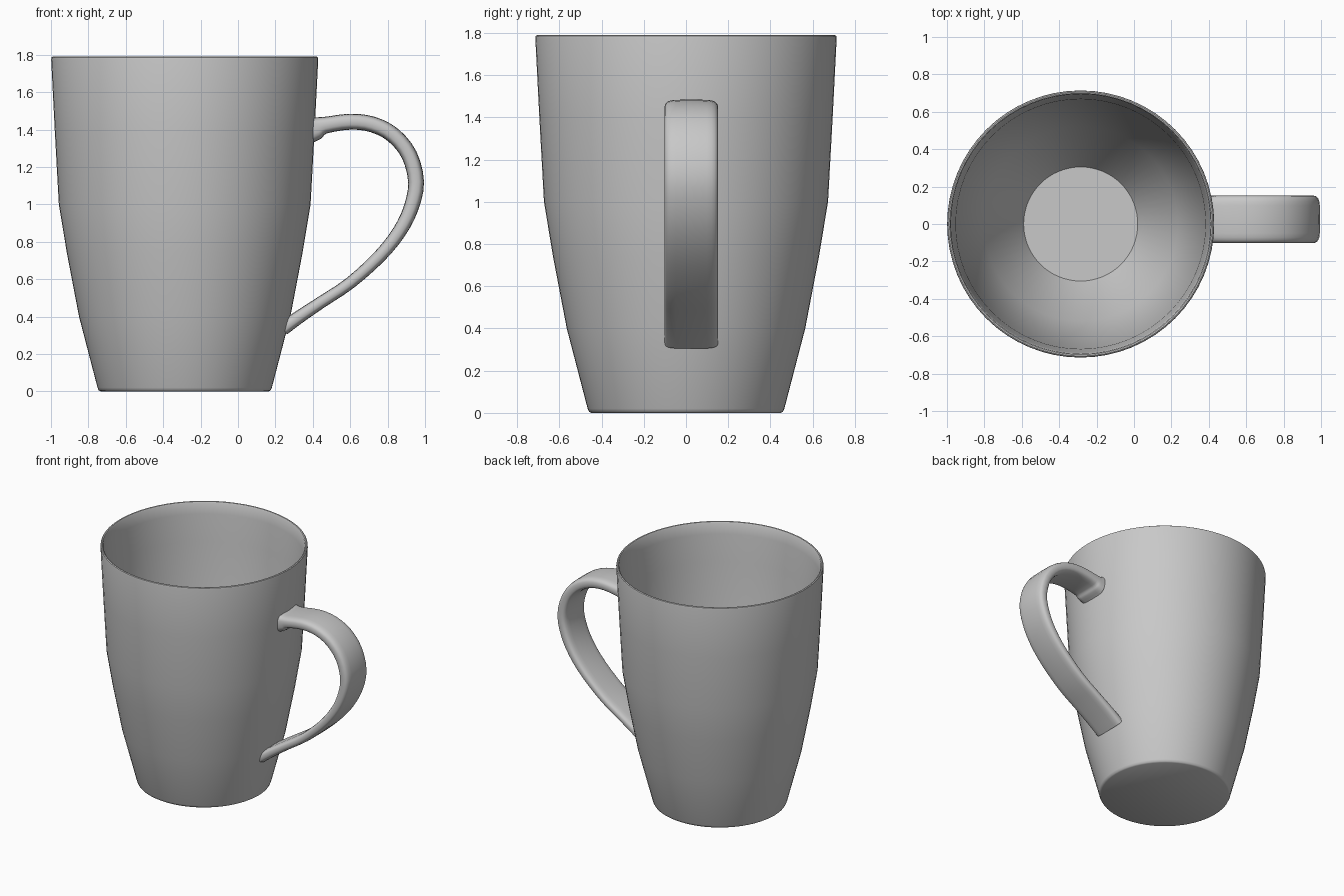
import bpy
import bmesh
import math
from mathutils import Vector

if "Cube" in bpy.data.objects:
    bpy.data.objects.remove(bpy.data.objects["Cube"], do_unlink=True)

AXIS_X = -0.285
HANDLE_Y = 0.025

grey = bpy.data.materials.new("plain grey glaze")
colour = (0.58, 0.58, 0.58, 1)
grey.diffuse_color = colour
grey.use_nodes = True
grey.node_tree.nodes["Principled BSDF"].inputs["Base Color"].default_value = colour


def loft(name, rings):
    """Skin closed rings of equal length and cap both ends."""
    bm = bmesh.new()
    loops = [[bm.verts.new(p) for p in ring] for ring in rings]
    n = len(loops[0])
    for a, b in zip(loops, loops[1:]):
        for i in range(n):
            j = (i + 1) % n
            bm.faces.new((a[i], a[j], b[j], b[i]))
    bm.faces.new(loops[0][::-1])
    bm.faces.new(loops[-1])
    bmesh.ops.recalc_face_normals(bm, faces=bm.faces)
    mesh = bpy.data.meshes.new(name)
    bm.to_mesh(mesh)
    bm.free()
    mesh.materials.append(grey)
    obj = bpy.data.objects.new(name, mesh)
    bpy.context.collection.objects.link(obj)
    bpy.ops.object.select_all(action="DESELECT")
    obj.select_set(True)
    bpy.context.view_layer.objects.active = obj
    bpy.ops.object.shade_smooth_by_angle(angle=math.radians(40))
    return obj


def circle(r, z, n=64):
    return [(AXIS_X + r * math.cos(i * math.tau / n),
             r * math.sin(i * math.tau / n), z) for i in range(n)]


def catmull(points, steps):
    """Smooth path through the given points."""
    pts = [points[0]] + points + [points[-1]]
    out = []
    for a, b, c, d in zip(pts, pts[1:], pts[2:], pts[3:]):
        for s in range(steps):
            t = s / steps
            out.append(0.5 * (2 * b + (c - a) * t
                              + (2 * a - 5 * b + 4 * c - d) * t ** 2
                              + (3 * b - a - 3 * c + d) * t ** 3))
    return out + [points[-1]]


# Cup: outer wall from the foot up, over the rim, then down to the inner floor
outer = [(0.45, 0), (0.46, 0.006), (0.466, 0.02), (0.565, 0.4), (0.63, 0.74),
         (0.673, 1.0), (0.695, 1.4), (0.714, 1.775), (0.712, 1.786)]
rim = [(0.706, 1.79), (0.699, 1.788), (0.694, 1.78)]
inner = [(0.687, 1.7), (0.668, 1.5), (0.645, 1.0), (0.6, 0.74),
         (0.52, 0.42), (0.305, 0.08)]
loft("cup_body", [circle(r, z) for r, z in outer + rim + inner])

# Handle: rounded strap swept along a path of (x, z, thickness)
path = catmull([Vector(p) for p in [
    (0.395, 1.405, 0.15), (0.425, 1.41, 0.125), (0.465, 1.423, 0.09),
    (0.6, 1.442, 0.085), (0.72, 1.427, 0.085), (0.83, 1.37, 0.085),
    (0.915, 1.265, 0.085), (0.952, 1.12, 0.085), (0.925, 0.98, 0.08),
    (0.86, 0.85, 0.075), (0.755, 0.72, 0.07), (0.6, 0.58, 0.065),
    (0.45, 0.48, 0.065), (0.33, 0.4, 0.07), (0.24, 0.335, 0.075)]], 3)


def squash(v, power):
    return math.copysign(abs(v) ** power, v)


rings = []
for i, p in enumerate(path):
    tangent = path[min(i + 1, len(path) - 1)] - path[max(i - 1, 0)]
    nx, nz = Vector((-tangent.y, tangent.x)).normalized()
    ring = []
    for k in range(24):
        a = k * math.tau / 24
        across = 0.127 * squash(math.cos(a), 0.4)
        out = p.z / 2 * squash(math.sin(a), 0.7)
        ring.append((p.x + nx * out, HANDLE_Y + across, p.y + nz * out))
    rings.append(ring)
loft("handle", rings)
